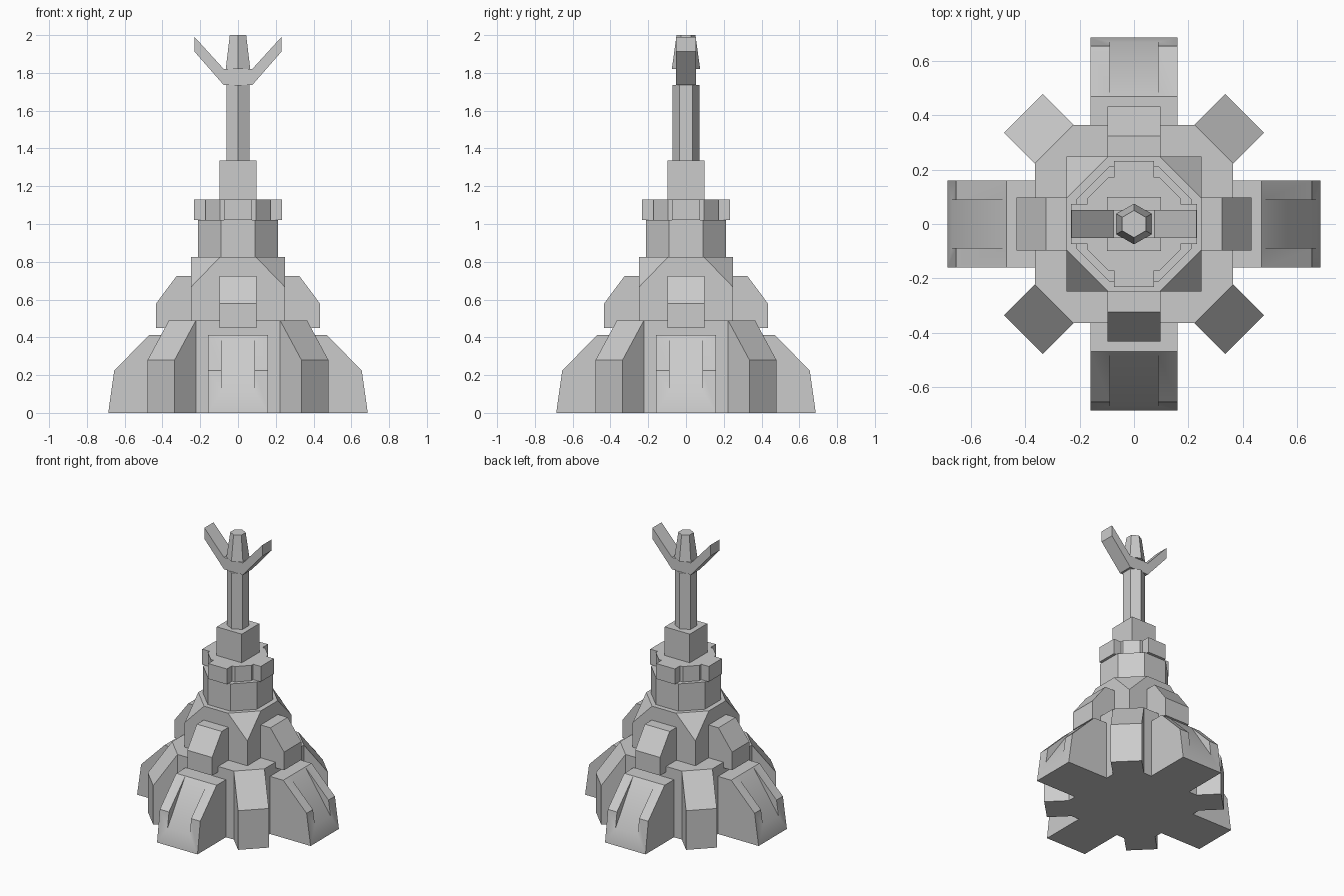
import bpy
import bmesh
from math import radians, pi
from mathutils import Matrix, Vector

cube = bpy.data.objects.get("Cube")
if cube:
    bpy.data.objects.remove(cube, do_unlink=True)

GREY = (0.6, 0.6, 0.6, 1.0)
stone = bpy.data.materials.new("plain grey")
stone.use_nodes = True
stone.diffuse_color = GREY
stone.node_tree.nodes["Principled BSDF"].inputs["Base Color"].default_value = GREY


def make_object(name, bm):
    bmesh.ops.recalc_face_normals(bm, faces=bm.faces)
    mesh = bpy.data.meshes.new(name)
    bm.to_mesh(mesh)
    bm.free()
    mesh.materials.append(stone)
    obj = bpy.data.objects.new(name, mesh)
    bpy.context.collection.objects.link(obj)
    return obj


def extrude_outline(name, points, offset):
    """Closed prism from a planar outline moved along an offset."""
    bm = bmesh.new()
    face = bm.faces.new([bm.verts.new(p) for p in points])
    result = bmesh.ops.extrude_face_region(bm, geom=[face], use_keep_orig=True)
    moved = [v for v in result["geom"] if isinstance(v, bmesh.types.BMVert)]
    bmesh.ops.translate(bm, verts=moved, vec=offset)
    return make_object(name, bm)


def plan_prism(name, plan, bottom, top):
    return extrude_outline(name, [(x, y, bottom) for x, y in plan], (0, 0, top - bottom))


def side_prism(name, profile, half_width):
    """Profile in the x-z plane, thickened evenly along y."""
    return extrude_outline(name, [(x, -half_width, z) for x, z in profile],
                           (0, 2 * half_width, 0))


def hex_column(name, r_bottom, r_top, bottom, top):
    bm = bmesh.new()
    bmesh.ops.create_cone(bm, cap_ends=True, segments=6, radius1=r_bottom, radius2=r_top,
                          depth=top - bottom,
                          matrix=Matrix.Translation((0, 0, (top + bottom) / 2)))
    obj = make_object(name, bm)
    # corners point to the front and back
    if max(v.co.x for v in obj.data.vertices) > r_bottom * 0.95:
        obj.data.transform(Matrix.Rotation(pi / 6, 4, "Z"))
    return obj


def four_fold(corner):
    """Repeat plan points around the centre in quarter turns."""
    plan = []
    for _ in range(4):
        plan += corner
        corner = [(-y, x) for x, y in corner]
    return plan


def ring_of_four(obj, start):
    """Place linked copies at quarter turns."""
    name = obj.name
    for i in range(4):
        part = obj if i == 0 else obj.copy()
        if i:
            part.name = f"{name}_{i + 1}"
            bpy.context.collection.objects.link(part)
        part.rotation_euler.z = radians(start + 90 * i)


# Base and its buttresses
plan_prism("base", four_fold([(0.365, 0.223), (0.223, 0.365)]), 0, 0.49)

corner = side_prism("corner_buttress", [(0.3, 0), (0.576, 0), (0.576, 0.28),
                                        (0.416, 0.49), (0.3, 0.49)], 0.101)
ring_of_four(corner, 45)

main = side_prism("main_buttress", [(0.3, 0), (0.687, 0), (0.655, 0.225),
                                    (0.47, 0.412), (0.3, 0.412)], 0.16)
# Sloping channel between the two side rails
cutter = side_prism("channel_cutter", [(0.473, 0.409), (0.671, 0.115),
                                       (0.75, 0.115), (0.75, 0.409)], 0.088)
cutter.hide_render = True
cut = main.modifiers.new("channel", "BOOLEAN")
cut.operation = "DIFFERENCE"
cut.object = cutter
cut.solver = "EXACT"
bpy.ops.object.select_all(action="DESELECT")
main.select_set(True)
bpy.context.view_layer.objects.active = main
bpy.ops.object.modifier_apply(modifier=cut.name)
bpy.data.objects.remove(cutter, do_unlink=True)
bpy.ops.object.shade_smooth_by_angle(angle=radians(30))
ring_of_four(main, 0)

upper = side_prism("upper_buttress", [(0.2, 0.45), (0.433, 0.45), (0.433, 0.58),
                                      (0.325, 0.725), (0.2, 0.725)], 0.098)
ring_of_four(upper, 0)

# Square middle block with its four top corners sliced off
bm = bmesh.new()
bmesh.ops.create_cube(bm, size=1, matrix=Matrix.Translation((0, 0, 0.64))
                      @ Matrix.Diagonal((0.496, 0.496, 0.37, 1)))
for sx in (-1, 1):
    for sy in (-1, 1):
        a = Vector((sx * 0.095, sy * 0.248, 0.825))
        b = Vector((sx * 0.248, sy * 0.095, 0.825))
        c = Vector((sx * 0.248, sy * 0.248, 0.667))
        normal = (b - a).cross(c - a)
        if normal.z < 0:
            normal.negate()
        cut_geom = bmesh.ops.bisect_plane(bm, geom=bm.verts[:] + bm.edges[:] + bm.faces[:],
                                          plane_co=a, plane_no=normal, clear_outer=True)
        rim = [e for e in cut_geom["geom_cut"] if isinstance(e, bmesh.types.BMEdge)]
        bmesh.ops.contextual_create(bm, geom=rim)
make_object("middle_block", bm)

# Tower drum and notched crown
plan_prism("tower_drum", four_fold([(0.213, 0.09), (0.09, 0.213)]), 0.82, 1.02)
plan_prism("tower_crown", four_fold([(0.232, 0.074), (0.172, 0.074), (0.172, 0.095),
                                     (0.095, 0.172), (0.074, 0.172),
                                     (0.074, 0.232)]), 1.02, 1.13)

# Spire
s = 0.099
plan_prism("spire_block", four_fold([(s, s)]), 1.12, 1.335)
hex_column("spire_shaft", 0.071, 0.071, 1.32, 1.735)
right_half = [(0.075, 1.735), (0.23, 1.912), (0.23, 1.99), (0.075, 1.82)]
side_prism("spire_fork", right_half + [(-x, z) for x, z in reversed(right_half)], 0.052)
hex_column("spire_tip", 0.075, 0.05, 1.82, 2.0)
